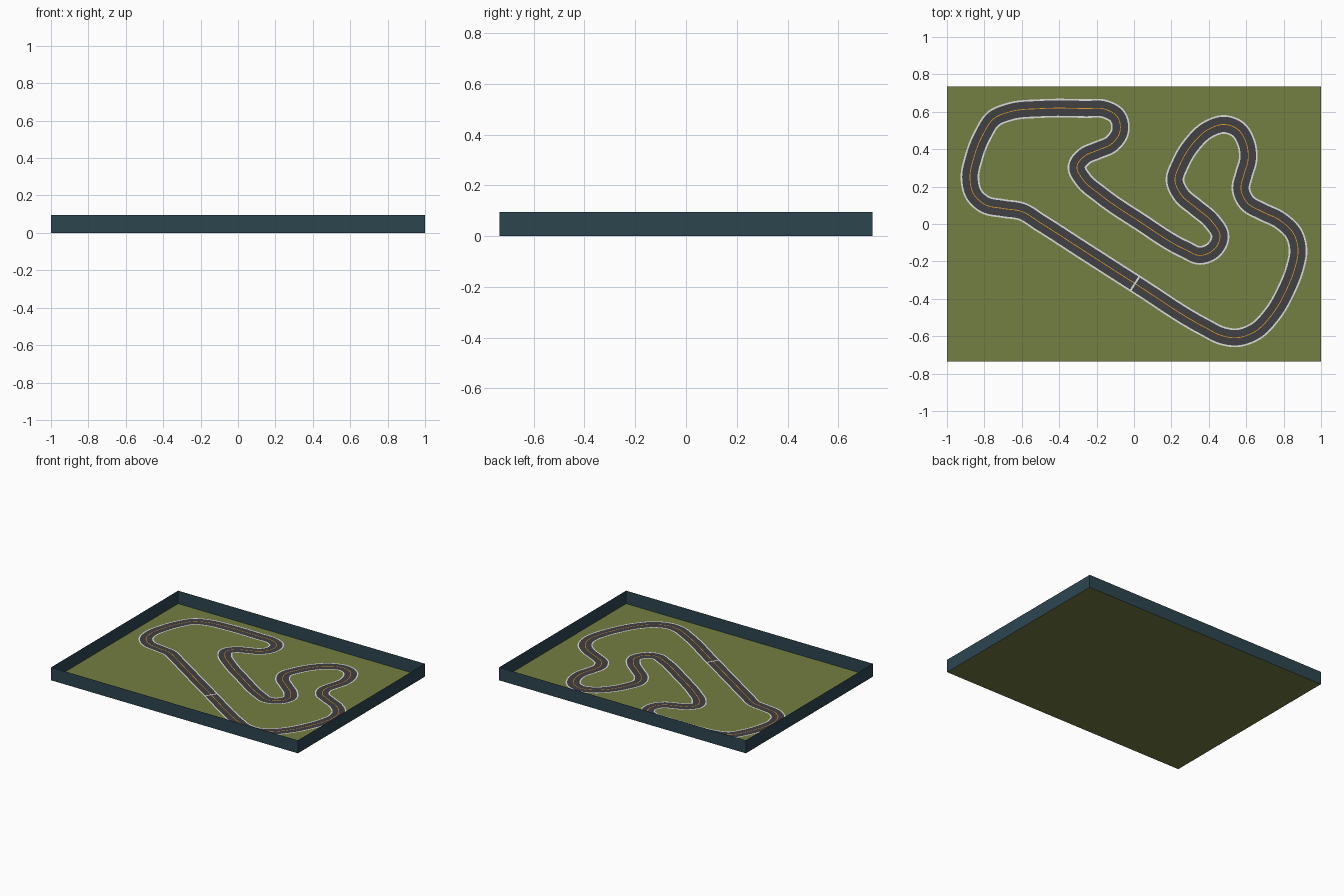
import bpy
from mathutils import Vector
from mathutils.geometry import interpolate_bezier

if "Cube" in bpy.data.objects:
    bpy.data.objects.remove(bpy.data.objects["Cube"])

HX, HY, WALL_H = 1.0, 0.735, 0.095


def material(name, rgb):
    m = bpy.data.materials.new(name)
    m.diffuse_color = (*rgb, 1)
    m.use_nodes = True
    m.node_tree.nodes["Principled BSDF"].inputs["Base Color"].default_value = m.diffuse_color
    return m


GRASS = material("olive grass", (0.175, 0.21, 0.054))
ASPHALT = material("dark asphalt", (0.053, 0.05, 0.056))
WHITE = material("white paint", (0.72, 0.72, 0.72))
ORANGE = material("orange paint", (0.75, 0.33, 0.02))
WALL = material("slate blue wall", (0.025, 0.06, 0.078))


def mesh(name, verts, faces, mat):
    me = bpy.data.meshes.new(name)
    me.from_pydata(verts, [], faces)
    me.materials.append(mat)
    ob = bpy.data.objects.new(name, me)
    bpy.context.collection.objects.link(ob)
    return ob


# Tray: grass floor and four thin sheet walls
corners = [(-HX, -HY), (HX, -HY), (HX, HY), (-HX, HY)]
mesh("grass_floor", [(x, y, 0) for x, y in corners], [(0, 1, 2, 3)], GRASS)
mesh("boundary_walls",
     [(x, y, z) for z in (0, WALL_H) for x, y in corners],
     [(i, (i + 1) % 4, (i + 1) % 4 + 4, i + 4) for i in range(4)], WALL)

# Track centreline, starting at the start line
PATH = [(.005, -.318), (.38, -.553), (.47, -.597), (.55, -.608), (.647, -.575),
        (.738, -.484), (.818, -.345), (.861, -.233), (.877, -.136), (.856, -.056),
        (.78, .02), (.684, .067), (.604, .115), (.572, .184), (.588, .265),
        (.61, .345), (.599, .436), (.556, .505), (.487, .532), (.396, .505),
        (.31, .425), (.246, .318), (.219, .233), (.251, .158), (.33, .088),
        (.417, .013), (.46, -.067), (.428, -.136), (.353, -.168), (.273, -.136),
        (.03, .013), (-.182, .158), (-.273, .238), (-.305, .307), (-.267, .361),
        (-.198, .393), (-.118, .43), (-.075, .495), (-.09, .575), (-.15, .612),
        (-.262, .617), (-.5, .617), (-.663, .6), (-.749, .564), (-.807, .479),
        (-.856, .356), (-.877, .238), (-.856, .158), (-.797, .104), (-.7, .083),
        (-.6, .067), (-.503, .008), (-.262, -.147)]
pts = [Vector((x, y, 0)) for x, y in PATH]
n = len(pts)


def tangent(i):
    a, b, c = pts[i - 1], pts[i], pts[(i + 1) % n]
    d1, d2 = (b - a).length, (c - b).length
    return ((b - a) / d1 * d2 + (c - b) / d2 * d1).normalized()


line = []
for i in range(n):
    j = (i + 1) % n
    d = (pts[j] - pts[i]).length / 3
    line += interpolate_bezier(pts[i], pts[i] + tangent(i) * d,
                               pts[j] - tangent(j) * d, pts[j], 9)[:-1]
count = len(line)
sides = []
for i in range(count):
    t = (line[(i + 1) % count] - line[i - 1]).normalized()
    sides.append(Vector((-t.y, t.x, 0)))


def ribbon(name, inner, outer, z, mat):
    """Closed flat strip between two sideways offsets of the centreline."""
    verts = []
    for p, s in zip(line, sides):
        for off in (outer, inner):
            q = p + s * off
            verts.append((q.x, q.y, z))
    faces = [(2 * i, 2 * i + 1, (2 * i + 3) % (2 * count), (2 * i + 2) % (2 * count))
             for i in range(count)]
    return mesh(name, verts, faces, mat)


# Road surface, edge lines and centre line
ribbon("road_surface", -.042, .042, .002, ASPHALT)
ribbon("left_edge_line", .041, .050, .0025, WHITE)
ribbon("right_edge_line", -.050, -.041, .0025, WHITE)
ribbon("centre_line", -.002, .002, .003, ORANGE)

# Start line across the road
s = sides[0]
t = Vector((s.y, -s.x, 0))
quad = [line[0] + s * a * .042 + t * b * .005
        for a, b in ((-1, -1), (-1, 1), (1, 1), (1, -1))]
mesh("start_line", [(q.x, q.y, .0035) for q in quad], [(0, 1, 2, 3)], WHITE)
